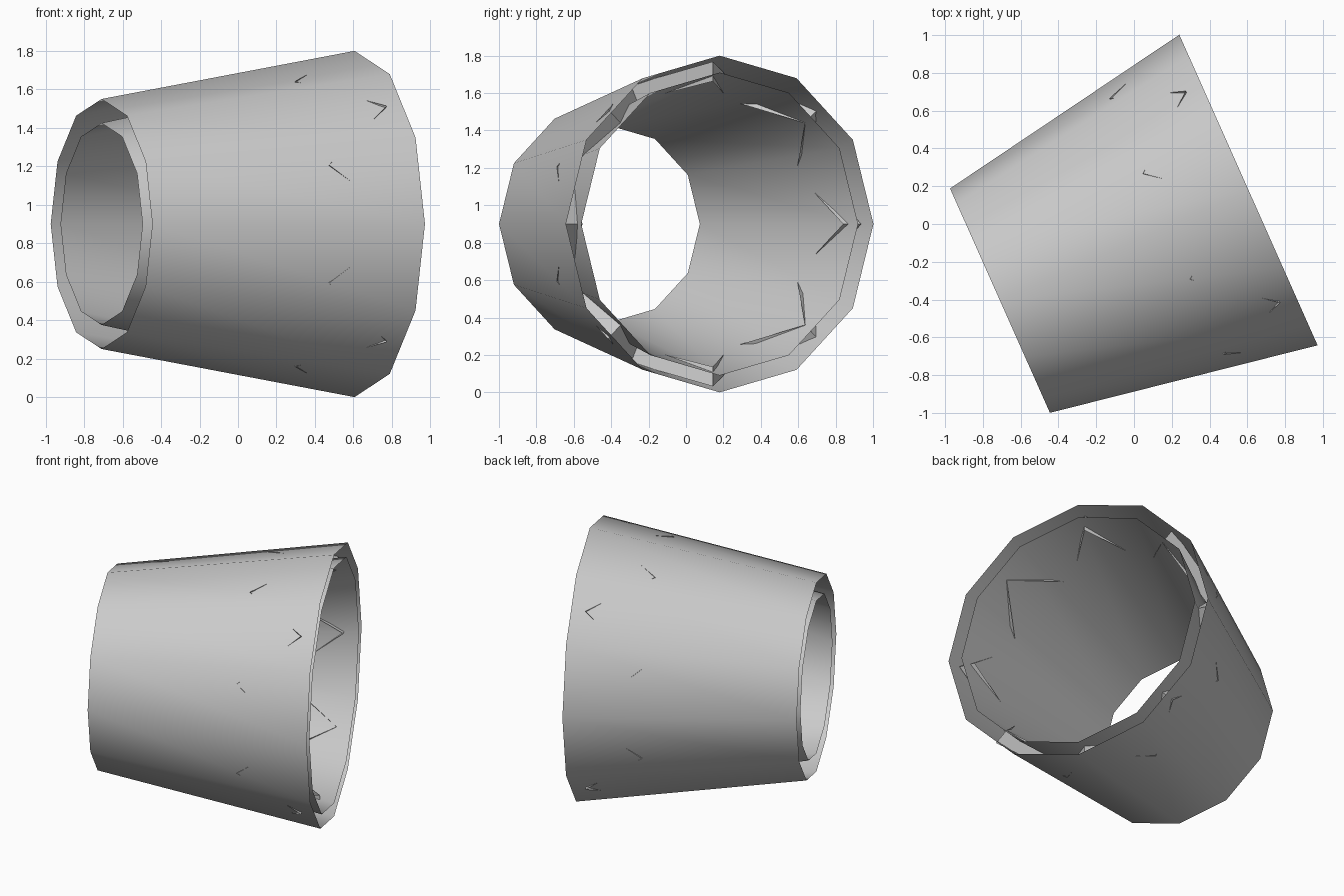
import bpy, math
from mathutils import Vector

if "Cube" in bpy.data.objects:
    bpy.data.objects.remove(bpy.data.objects["Cube"])

WIDE = Vector((0.606, 0.18, 0.90))      # centre of the wide opening
LENGTH = 1.44
TILT = math.radians(24)
AXIS = Vector((math.cos(TILT), math.sin(TILT), 0))
SIDE = Vector((-math.sin(TILT), math.cos(TILT), 0))
UP = Vector((0, 0, 1))

grey = bpy.data.materials.new("light_grey")
grey.diffuse_color = (0.6, 0.6, 0.6, 1)
grey.use_nodes = True
grey.node_tree.nodes["Principled BSDF"].inputs["Base Color"].default_value = grey.diffuse_color


def point(u, r, deg):
    """Point at distance u along the axis from the wide end, radius r, angle deg."""
    a = math.radians(deg)
    return WIDE + AXIS * u + (SIDE * math.cos(a) + UP * math.sin(a)) * r


def strip(name, edge_a, edge_b, smooth):
    """Closed ribbon of quads between two loops of points."""
    n = len(edge_a)
    faces = [(i, (i + 1) % n, n + (i + 1) % n, n + i) for i in range(n)]
    mesh = bpy.data.meshes.new(name)
    mesh.from_pydata(edge_a + edge_b, [], faces)
    mesh.materials.append(grey)
    mesh.polygons.foreach_set("use_smooth", [smooth] * n)
    mesh.update()
    obj = bpy.data.objects.new(name, mesh)
    bpy.context.collection.objects.link(obj)
    return obj


def ring(u, r, sides=12):
    return [point(u, r, 360 * i / sides) for i in range(sides)]


# Two open tapered sleeves, one inside the other
strip("outer_sleeve", ring(-LENGTH, 0.65), ring(0, 0.90), True)
inner = strip("inner_sleeve", ring(0, 0.81), ring(-LENGTH, 0.525), True)

# Zigzag spacer between the sleeves, its corners just breaking the walls
low, high = [], []
for i in range(16):
    u, r_in, r_out = ((-0.09, 0.763, 0.868), (-0.475, 0.714, 0.803))[i % 2]
    low.append(point(u, r_in, 22.5 * i))
    high.append(point(u, r_out, 22.5 * i))
strip("zigzag_spacer", low, high, False)
